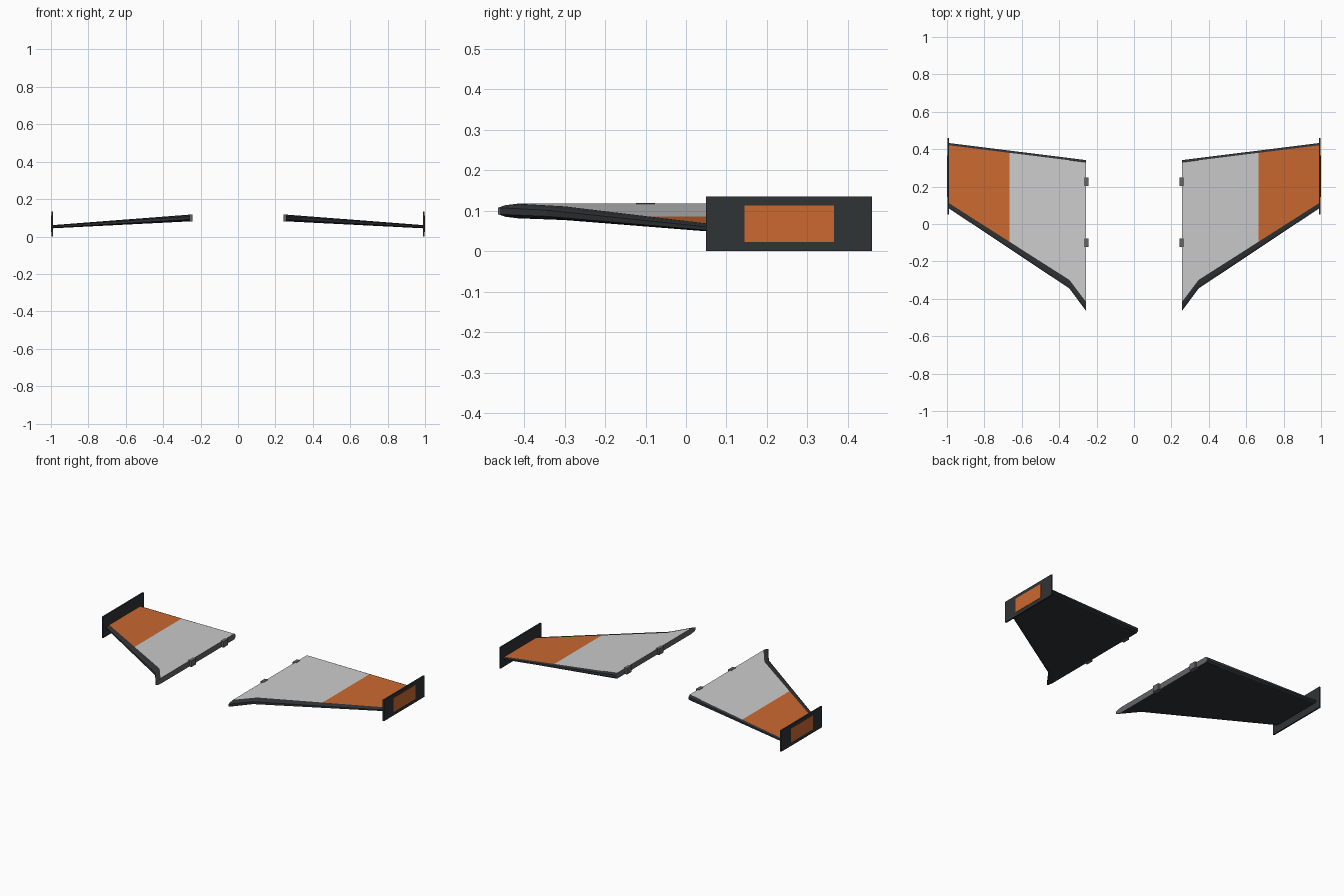
import bpy, bmesh

if "Cube" in bpy.data.objects:
    bpy.data.objects.remove(bpy.data.objects["Cube"])


def material(name, rgb):
    m = bpy.data.materials.new(name)
    m.diffuse_color = (*rgb, 1)
    m.use_nodes = True
    m.node_tree.nodes["Principled BSDF"].inputs["Base Color"].default_value = m.diffuse_color
    return m


DARK = material("dark", (0.03, 0.033, 0.036))
WHITE = material("light_grey", (0.62, 0.63, 0.64))
ORANGE = material("orange", (0.6, 0.14, 0.03))
METAL = material("metal", (0.13, 0.13, 0.135))


def finish(bm, name, mats):
    # Every part is built on the right and mirrored to the left
    bmesh.ops.recalc_face_normals(bm, faces=bm.faces)
    me = bpy.data.meshes.new(name)
    bm.to_mesh(me)
    bm.free()
    for m in mats:
        me.materials.append(m)
    ob = bpy.data.objects.new(name, me)
    bpy.context.collection.objects.link(ob)
    ob.modifiers.new("Mirror", 'MIRROR').use_mirror_merge = False
    return ob


def box(name, lo, hi, mat):
    bm = bmesh.new()
    bmesh.ops.create_cube(bm, size=1)
    for v in bm.verts:
        v.co = [(a + b) / 2 + c * (b - a) for a, b, c in zip(lo, hi, v.co)]
    return finish(bm, name, [mat])


ROOT, KINK, SPLIT, TIP = 0.26, 0.345, 0.665, 0.992


def lerp(a, b, t):
    return a + (b - a) * t


def section(x):
    # Slab cross-section with a faceted leading edge and chamfered trailing edge
    t = (x - ROOT) / (TIP - ROOT)
    if x < KINK:
        le = lerp(-0.46, -0.345, (x - ROOT) / (KINK - ROOT))
    else:
        le = lerp(-0.345, 0.085, (x - KINK) / (TIP - KINK))
    te, w = lerp(0.342, 0.433, t), lerp(0.048, 0.028, t)
    z, h = lerp(0.099, 0.0525, t), lerp(0.018, 0.0085, t)
    top = [(le, 0.45), (le + 0.35 * w, 0.78), (le + w, 1), (te - 0.012, 1), (te, 0.5)]
    ring = top + [(y, -f) for y, f in reversed(top)]
    return [(x, y, z + f * h) for y, f in ring]


def loft(name, xs, mats, top_mats):
    bm = bmesh.new()
    rings = [[bm.verts.new(p) for p in section(x)] for x in xs]
    n = len(rings[0])
    for s, (a, b) in enumerate(zip(rings, rings[1:])):
        for i in range(n):
            j = (i + 1) % n
            f = bm.faces.new((a[i], a[j], b[j], b[i]))
            if i == 2:
                f.material_index = top_mats[s]
    bm.faces.new(rings[0])
    bm.faces.new(rings[-1])
    return finish(bm, name, mats)


# Wings with pale inner and orange outer skins
loft("wing", [ROOT, KINK, SPLIT, TIP], [DARK, WHITE, ORANGE], [1, 1, 2])

# Root rib closing the inner end
loft("root_rib", [ROOT - 0.003, ROOT], [METAL, WHITE], [1])

# Mounting lugs on the root
for label, y in (("front", -0.1), ("rear", 0.225)):
    box(label + "_root_lug", (0.244, y - 0.023, 0.08), (0.266, y + 0.023, 0.119), METAL)

# Tip plates with orange outer panels
box("tip_plate", (0.989, 0.05, 0.0), (0.998, 0.46, 0.135), DARK)
box("tip_plate_panel", (0.996, 0.145, 0.023), (1.0, 0.365, 0.113), ORANGE)
